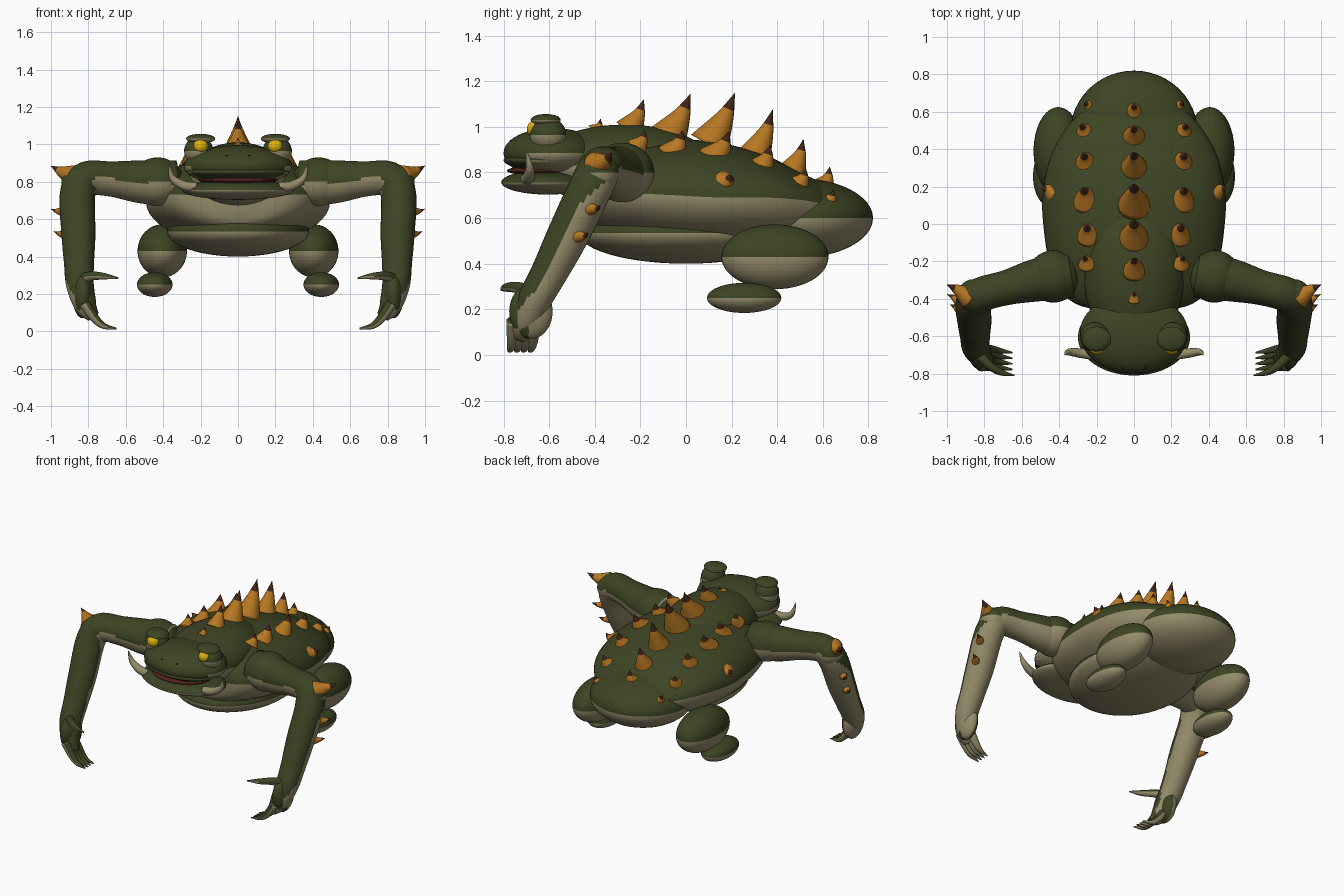
import bpy
import bmesh
from math import cos, sin, pi
from mathutils import Vector, Matrix

if "Cube" in bpy.data.objects:
    bpy.data.objects.remove(bpy.data.objects["Cube"])


def material(name, r, g, b):
    m = bpy.data.materials.new(name)
    m.use_nodes = True
    m.diffuse_color = (r, g, b, 1)
    bsdf = next(n for n in m.node_tree.nodes if n.type == 'BSDF_PRINCIPLED')
    bsdf.inputs["Base Color"].default_value = (r, g, b, 1)
    bsdf.inputs["Roughness"].default_value = 0.8
    return m


GREEN = material("skin green", .047, .058, .017)
BEIGE = material("belly beige", .30, .26, .145)
ORANGE = material("spike orange", .47, .185, .016)
BROWN = material("spike tip brown", .055, .018, .008)
YELLOW = material("eye yellow", .72, .45, .005)
RED = material("mouth red", .085, .016, .01)
BLACK = material("nostril black", .012, .014, .008)
SKIN = (GREEN, BEIGE)


def underside(c, n):
    return n.z < 0


def face_underside(c, n):
    return n.z < 0 and c.y > -.68


def finish(bm, name, mats, rule=None):
    """Turn a bmesh into a smooth object; the rule picks the second colour."""
    bmesh.ops.recalc_face_normals(bm, faces=bm.faces)
    bm.normal_update()
    for f in bm.faces:
        f.smooth = True
        if rule:
            f.material_index = int(rule(f.calc_center_median(), f.normal))
    mesh = bpy.data.meshes.new(name)
    bm.to_mesh(mesh)
    bm.free()
    for m in mats:
        mesh.materials.append(m)
    obj = bpy.data.objects.new(name, mesh)
    bpy.context.collection.objects.link(obj)


def ellipsoid(name, centre, radii, mats=SKIN, rule=underside, segs=48):
    bm = bmesh.new()
    bmesh.ops.create_uvsphere(bm, u_segments=segs, v_segments=segs // 2, radius=1)
    bm.transform(Matrix.Translation(centre) @ Matrix.Diagonal((*radii, 1)))
    finish(bm, name, mats, rule if len(mats) > 1 else None)


def smooth_path(points, steps):
    """Catmull-Rom interpolation of tuples of any length."""
    p = [Vector(q) for q in points]
    p = [p[0] * 2 - p[1]] + p + [p[-1] * 2 - p[-2]]
    out = []
    for i in range(1, len(p) - 2):
        a, b, c, d = p[i - 1:i + 3]
        for k in range(steps):
            t = k / steps
            out.append((b * 2 + (c - a) * t + (a * 2 - b * 5 + c * 4 - d) * t * t
                        + (b * 3 - a - c * 3 + d) * t ** 3) / 2)
    return out + [p[-2]]


def bridge(rings):
    bm = bmesh.new()
    loops = [[bm.verts.new(co) for co in ring] for ring in rings]
    n = len(loops[0])
    for a, b in zip(loops, loops[1:]):
        for i in range(n):
            j = (i + 1) % n
            bm.faces.new((a[i], a[j], b[j], b[i]))
    bm.faces.new(loops[0])
    bm.faces.new(loops[-1])
    return bm


def tube(name, points, mats=SKIN, rule=underside, sides=36, steps=6):
    """Round tube through points given as (x, y, z, radius)."""
    path = smooth_path(points, steps)
    pos = [Vector(q[:3]) for q in path]
    rings, old, side = [], None, None
    for i, q in enumerate(path):
        t = (pos[min(i + 1, len(pos) - 1)] - pos[max(i - 1, 0)]).normalized()
        if old is None:
            side = t.orthogonal().normalized()
        else:
            side = old.rotation_difference(t) @ side
        old = t
        other = t.cross(side)
        r = max(q[3], .001)
        rings.append([pos[i] + (side * cos(2 * pi * k / sides)
                                + other * sin(2 * pi * k / sides)) * r
                      for k in range(sides)])
    finish(bridge(rings), name, mats, rule if len(mats) > 1 else None)


def spike(name, base, tip, r):
    base, tip = Vector(base), Vector(tip)
    axis = tip - base
    mid = base + axis * .55 + Vector((0, .006, -.006))
    tube(name, [(*base, r), (*mid, r * .46), (*tip, 0)], (ORANGE, BROWN),
         lambda c, n: (c - base).dot(axis) > .68 * axis.length_squared, 16, 6)


# Torso: stations along y with half width, middle, top and bottom heights
stations = [(-.465, .08, .72, .76, .64), (-.44, .28, .73, .83, .57),
            (-.36, .39, .73, .88, .53), (-.22, .45, .71, .93, .50),
            (-.05, .48, .70, .945, .47), (.15, .49, .69, .93, .46),
            (.35, .45, .69, .875, .46), (.50, .37, .68, .80, .48),
            (.62, .25, .66, .74, .52), (.69, .04, .65, .67, .63)]
rings = []
for y, w, mid, top, low in smooth_path(stations, 5):
    ring = []
    for k in range(48):
        a = 2 * pi * k / 48
        h = top - mid if sin(a) > 0 else mid - low
        ring.append((w * cos(a), y, mid + h * sin(a)))
    rings.append(ring)
finish(bridge(rings), "torso", SKIN, underside)

ellipsoid("belly", (0, 0, .535), (.38, .47, .135))
ellipsoid("rump", (0, .49, .6), (.34, .33, .175))
ellipsoid("neck", (0, -.27, .83), (.27, .39, .18))

# Head, mouth and jaw
ellipsoid("head", (0, -.585, .885), (.29, .215, .11), SKIN, face_underside)
ellipsoid("upper_lip", (0, -.61, .853), (.275, .19, .045), SKIN, face_underside)
ellipsoid("mouth", (0, -.62, .808), (.21, .165, .024), (RED,))
ellipsoid("jaw", (0, -.605, .757), (.3, .205, .054))

# Row of spikes along the spine: base y, base z, tip y, tip z, radius
for i, (y, z, ty, tz, r) in enumerate([
        (-.4, .98, -.375, 1.035, .038), (-.25, .985, -.185, 1.12, .066),
        (-.08, .95, .02, 1.145, .088), (.1, .92, .215, 1.15, .09),
        (.3, .87, .38, 1.075, .075), (.465, .80, .515, .945, .065),
        (.6, .735, .63, .825, .054)]):
    spike(f"spine_spike_{i + 1}", (0, y, z), (0, ty, tz), r)

for s, side in ((1, "left"), (-1, "right")):
    # Eyes, brows, nostrils and tusks
    ellipsoid(f"{side}_eye_mount", (s * .21, -.605, .965), (.078, .08, .075))
    ellipsoid(f"{side}_brow", (s * .2, -.615, 1.03), (.078, .066, .026))
    ellipsoid(f"{side}_eye", (s * .2, -.66, .99), (.04, .038, .038), (YELLOW,), segs=24)
    ellipsoid(f"{side}_nostril", (s * .06, -.767, .94), (.008, .006, .004), (BLACK,), segs=12)
    tube(f"{side}_tusk", [(s * .22, -.70, .77, .028), (s * .29, -.69, .78, .026),
                          (s * .35, -.685, .82, .018), (s * .37, -.70, .895, .002)],
         (BEIGE,), sides=12)

    # Arm from shoulder to palm
    ellipsoid(f"{side}_shoulder", (s * .43, -.28, .80), (.14, .14, .13))
    tube(f"{side}_arm", [(s * .34, -.27, .79, .125), (s * .52, -.30, .80, .115),
                         (s * .68, -.34, .815, .094), (s * .81, -.375, .815, .093),
                         (s * .858, -.42, .73, .095), (s * .853, -.52, .52, .091),
                         (s * .85, -.6, .36, .08), (s * .845, -.66, .25, .074),
                         (s * .815, -.705, .14, .06), (s * .775, -.725, .08, .035)])
    ellipsoid(f"{side}_elbow", (s * .855, -.385, .80), (.09, .09, .09))
    ellipsoid(f"{side}_palm", (s * .83, -.68, .19), (.055, .095, .12), SKIN,
              lambda c, n: n.y > -.1 and s * n.x > -.2)

    # Fingers and thumb
    for i in range(4):
        y = -.668 - .03 * i
        tube(f"{side}_finger_{i + 1}",
             [(s * .82, y, .15, .03), (s * .77, y - .003, .075, .025),
              (s * .72, y - .01, .03, .017), (s * .65, y - .02, .015, .004)], sides=12)
    tube(f"{side}_thumb", [(s * .85, -.67, .27, .035), (s * .79, -.74, .295, .025),
                           (s * .72, -.79, .295, .018), (s * .64, -.81, .285, .004)], sides=12)

    # Spikes on the elbow and forearm
    spike(f"{side}_elbow_spike", (s * .88, -.395, .83), (s, -.325, .885), .062)
    spike(f"{side}_forearm_spike_1", (s * .92, -.43, .64), (s, -.375, .655), .034)
    spike(f"{side}_forearm_spike_2", (s * .915, -.48, .52), (s * .985, -.43, .535), .032)

    # Spikes along the flank: base, tip, radius
    for i, (base, tip, r) in enumerate([
            ((.25, -.215, .91), (.265, -.18, .985), .05),
            ((.24, -.06, .875), (.255, -.015, .985), .072),
            ((.255, .12, .855), (.27, .19, .98), .078),
            ((.255, .32, .805), (.27, .37, .92), .072),
            ((.26, .485, .735), (.28, .525, .82), .06),
            ((.23, .62, .665), (.265, .645, .725), .046),
            ((.435, .17, .755), (.495, .19, .79), .055)]):
        spike(f"{side}_flank_spike_{i + 1}", (s * base[0], *base[1:]),
              (s * tip[0], *tip[1:]), r)

    # Hind leg
    ellipsoid(f"{side}_thigh", (s * .405, .39, .43), (.132, .235, .142))
    ellipsoid(f"{side}_foot", (s * .445, .255, .25), (.095, .163, .066))
